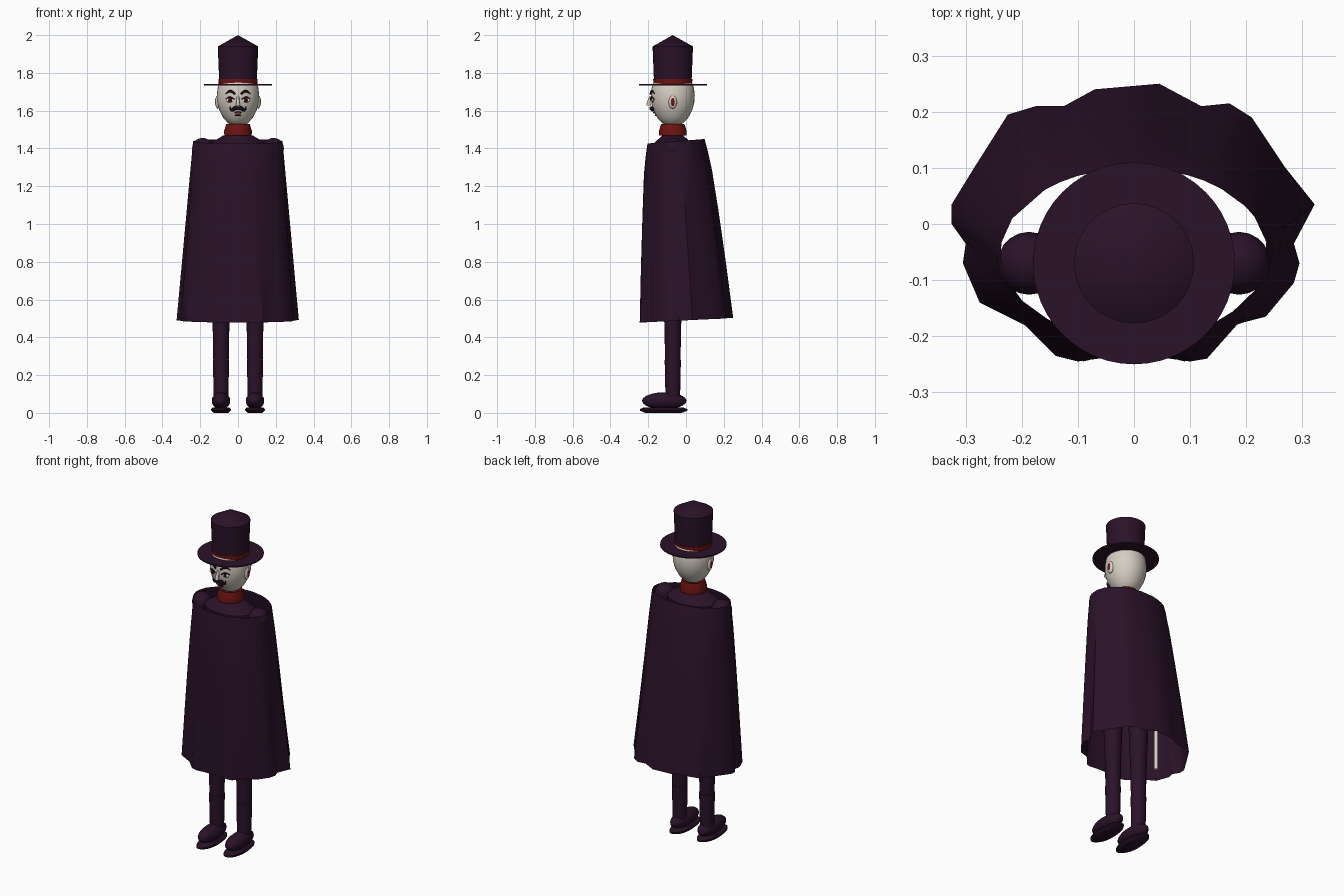
import bpy, bmesh
from math import sin, cos, pi, sqrt, atan2, radians

if "Cube" in bpy.data.objects:
    bpy.data.objects.remove(bpy.data.objects["Cube"])


def material(name, rgb):
    m = bpy.data.materials.new(name)
    m.use_nodes = True
    m.diffuse_color = (*rgb, 1)
    bsdf = m.node_tree.nodes["Principled BSDF"]
    bsdf.inputs["Base Color"].default_value = (*rgb, 1)
    bsdf.inputs["Roughness"].default_value = 0.8
    return m


PLUM = material("dark plum cloth", (0.023, 0.006, 0.022))
RED = material("deep red", (0.16, 0.007, 0.006))
SKIN = material("pale skin", (0.66, 0.61, 0.54))
BLACK = material("black plum hair", (0.010, 0.003, 0.010))
WHITE = material("eye white", (0.75, 0.73, 0.7))

CY = -0.07  # depth of the body axis


def finish(name, bm, mat, angle=40):
    bmesh.ops.recalc_face_normals(bm, faces=bm.faces)
    me = bpy.data.meshes.new(name)
    bm.to_mesh(me)
    bm.free()
    me.materials.append(mat)
    ob = bpy.data.objects.new(name, me)
    bpy.context.collection.objects.link(ob)
    bpy.ops.object.select_all(action="DESELECT")
    ob.select_set(True)
    bpy.context.view_layer.objects.active = ob
    bpy.ops.object.shade_smooth_by_angle(angle=radians(angle))
    return ob


def bridge(bm, rings):
    n = len(rings[0])
    for a, b in zip(rings, rings[1:]):
        for i in range(n):
            j = (i + 1) % n
            bm.faces.new((a[i], a[j], b[j], b[i]))


def lathe(name, profile, mat, x=0, y=CY, sx=1, sy=1, n=32, angle=40):
    """Revolve (radius, height) pairs around a vertical axis and cap the ends."""
    bm = bmesh.new()
    rings = [[bm.verts.new((x + sx * r * cos(2 * pi * i / n),
                            y + sy * r * sin(2 * pi * i / n), z))
              for i in range(n)] for r, z in profile]
    bridge(bm, rings)
    bm.faces.new(rings[0])
    bm.faces.new(rings[-1])
    bmesh.ops.remove_doubles(bm, verts=bm.verts, dist=0.00001)
    return finish(name, bm, mat, angle)


def ball(name, loc, size, mat, seg=20):
    bm = bmesh.new()
    bmesh.ops.create_uvsphere(bm, u_segments=seg, v_segments=seg // 2, radius=1)
    bmesh.ops.scale(bm, vec=size, verts=bm.verts)
    bmesh.ops.translate(bm, vec=loc, verts=bm.verts)
    return finish(name, bm, mat, 60)


def strand(name, points, radii, mat):
    """Tapered round curve, turned into a mesh."""
    cu = bpy.data.curves.new(name, "CURVE")
    cu.dimensions = "3D"
    cu.bevel_depth = 1
    cu.bevel_resolution = 2
    cu.resolution_u = 6
    cu.use_fill_caps = True
    sp = cu.splines.new("BEZIER")
    sp.bezier_points.add(len(points) - 1)
    for bp, p, r in zip(sp.bezier_points, points, radii):
        bp.co, bp.radius = p, r
        bp.handle_left_type = bp.handle_right_type = "AUTO"
    ob = bpy.data.objects.new(name, cu)
    bpy.context.collection.objects.link(ob)
    bpy.ops.object.select_all(action="DESELECT")
    ob.select_set(True)
    bpy.context.view_layer.objects.active = ob
    bpy.ops.object.convert(target="MESH")
    ob = bpy.context.object
    ob.data.materials.clear()
    ob.data.materials.append(mat)
    bpy.ops.object.shade_smooth_by_angle(angle=radians(60))


# Head
HEAD = [(0.03, 1.52), (0.052, 1.533), (0.077, 1.56), (0.098, 1.6), (0.109, 1.64),
        (0.112, 1.68), (0.108, 1.72), (0.098, 1.75)]
DEEP = 1.04
lathe("head", HEAD, SKIN, sy=DEEP, angle=60)


def face_y(x, z):
    """Depth of the head surface at the given face position."""
    for (r0, z0), (r1, z1) in zip(HEAD, HEAD[1:]):
        if z0 <= z <= z1:
            r = r0 + (r1 - r0) * (z - z0) / (z1 - z0)
            return CY - DEEP * sqrt(max(r * r - x * x, 0))


# Top hat with peaked crown
lathe("hat_brim", [(0.18, 1.734), (0.18, 1.741)], PLUM, n=48)
lathe("hat_band", [(0.102, 1.741), (0.104, 1.767)], RED)
lathe("hat_crown", [(0.1, 1.764), (0.107, 1.94), (0.0, 2.0)], PLUM, angle=50)

# Collar and torso
lathe("collar", [(0.072, 1.468), (0.074, 1.49), (0.062, 1.53), (0.045, 1.525)], RED)
lathe("torso", [(0.1, 0.84), (0.13, 0.9), (0.11, 1.1), (0.15, 1.33), (0.155, 1.42),
                (0.08, 1.468)], PLUM, sy=0.7)

for side, s in (("left", 1), ("right", -1)):
    # Arms under the cape
    ball(side + "_shoulder", (s * 0.187, CY, 1.4), (0.056, 0.056, 0.056), PLUM)
    lathe(side + "_arm", [(0.03, 0.92), (0.035, 1.15), (0.05, 1.4)], PLUM, x=s * 0.19, n=20)
    ball(side + "_glove", (s * 0.19, CY, 0.89), (0.028, 0.035, 0.05), SKIN)

    # Legs and shoes
    lx = s * 0.09
    lathe(side + "_lower_leg", [(0.038, 0.05), (0.043, 0.28)], PLUM, x=lx, n=20)
    lathe(side + "_upper_leg", [(0.041, 0.28), (0.044, 0.45), (0.06, 0.88)], PLUM, x=lx, n=20)
    ball(side + "_shoe", (lx, -0.115, 0.064), (0.049, 0.118, 0.045), PLUM)
    lathe(side + "_sole", [(0.04, 0.0), (0.052, 0.012), (0.052, 0.02), (0.044, 0.028)], PLUM,
          x=lx, y=-0.119, sy=2.42)

    # Ears
    ball(side + "_ear", (s * 0.107, CY, 1.646), (0.013, 0.022, 0.036), SKIN)
    ball(side + "_inner_ear", (s * 0.116, CY, 1.646), (0.006, 0.011, 0.022), RED)

    # Eyes
    ex, ez = s * 0.042, 1.656
    ey = face_y(ex, ez)
    ball(side + "_eye", (ex, ey, ez), (0.022, 0.007, 0.013), WHITE)
    ball(side + "_iris", (ex, ey - 0.004, ez), (0.012, 0.005, 0.012), RED)
    ball(side + "_pupil", (ex, ey - 0.007, ez), (0.007, 0.004, 0.008), BLACK)
    strand(side + "_upper_lid", [(s * x, face_y(x, z) - 0.005, z) for x, z in
                                 ((0.02, 1.66), (0.042, 1.671), (0.064, 1.662))],
           (0.003, 0.004, 0.003), BLACK)

    # Eyebrows and curled moustache
    strand(side + "_eyebrow", [(s * x, face_y(x, z) - 0.004, z) for x, z in
                               ((0.016, 1.688), (0.04, 1.703), (0.066, 1.69))],
           (0.005, 0.007, 0.002), BLACK)
    strand(side + "_moustache", [(s * x, face_y(x, z) - 0.009, z) for x, z in
                                 ((0.0, 1.613), (0.016, 1.613), (0.034, 1.603), (0.043, 1.622))],
           (0.008, 0.011, 0.007, 0.002), BLACK)

# Nose, mouth and chin tuft
strand("nose", [(0, face_y(0, 1.675), 1.675), (0, CY - 0.127, 1.645), (0, CY - 0.128, 1.628)],
       (0.006, 0.009, 0.012), SKIN)
ball("mouth", (0, face_y(0, 1.59) - 0.001, 1.59), (0.02, 0.007, 0.006), RED)
ball("chin_tuft", (0, face_y(0, 1.575) - 0.001, 1.576), (0.015, 0.006, 0.005), BLACK)

# Walking stick held under the cape
lathe("walking_stick", [(0.011, 0.5), (0.011, 0.95)], SKIN, x=-0.215, n=12)

# Cape: smooth oval neck opening spreading into a folded hem
HEM = [(0.045, 0.25), (0.12, 0.21), (0.17, 0.215), (0.21, 0.19), (0.25, 0.13), (0.27, 0.1),
       (0.322, 0.035), (0.285, -0.035), (0.295, -0.07), (0.285, -0.105), (0.235, -0.165),
       (0.185, -0.178), (0.13, -0.24), (0.1, -0.245), (0.05, -0.238), (-0.05, -0.238),
       (-0.1, -0.245), (-0.14, -0.235), (-0.195, -0.18), (-0.275, -0.14), (-0.305, -0.07),
       (-0.3, -0.035), (-0.325, 0), (-0.325, 0.035), (-0.285, 0.1), (-0.225, 0.195),
       (-0.175, 0.21), (-0.125, 0.21), (-0.07, 0.24)]
bm = bmesh.new()
rings = []
for t, bulge in ((0, 0), (0.07, 0.007), (0.17, 0.013), (0.4, 0.013), (0.7, 0.008), (1, 0)):
    ring = []
    for hx, hy in HEM:
        a = atan2(hy / 0.245, hx / 0.315)
        tx, ty, tz = 0.238 * cos(a), -0.053 + 0.153 * sin(a), 1.438 + 0.012 * sin(a)
        hz = 0.49 + 0.012 * sin(a)
        ring.append(bm.verts.new((tx + (hx - tx) * t,
                                  ty + (hy - ty) * t + bulge * sin(a),
                                  tz + (hz - tz) * t)))
    rings.append(ring)
bridge(bm, rings)
finish("cape", bm, PLUM, 35)
